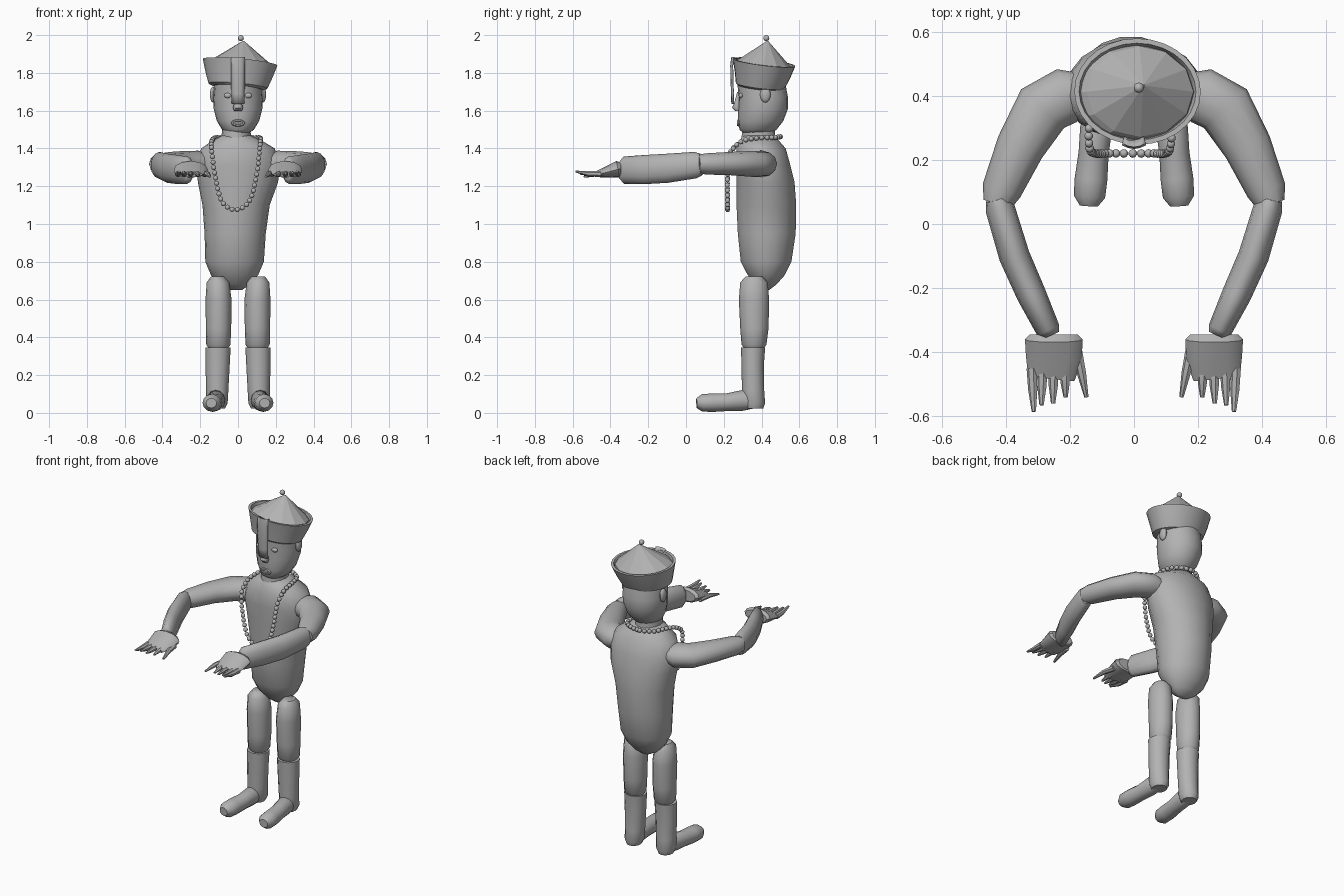
import bpy, bmesh, math
from mathutils import Vector, Matrix

GREY = bpy.data.materials.new("plain_grey")
GREY.diffuse_color = (0.45, 0.45, 0.45, 1)


def finish(name, bm, smooth=40):
    bmesh.ops.recalc_face_normals(bm, faces=bm.faces[:])
    me = bpy.data.meshes.new(name)
    bm.to_mesh(me)
    bm.free()
    ob = bpy.data.objects.new(name, me)
    bpy.context.collection.objects.link(ob)
    me.materials.append(GREY)
    if smooth:
        bpy.ops.object.select_all(action='DESELECT')
        ob.select_set(True)
        bpy.context.view_layer.objects.active = ob
        bpy.ops.object.shade_smooth_by_angle(angle=math.radians(smooth))
    return ob


def skin(bm, rings, n, flat):
    """Skin ellipses (x, y, z, half_width, half_height); flat = horizontal rings."""
    pts = [Vector(r[:3]) for r in rings]
    loops = []
    for i, r in enumerate(rings):
        if flat:
            a, b = Vector((1, 0, 0)), Vector((0, 1, 0))
        else:
            t = (pts[min(i + 1, len(pts) - 1)] - pts[max(i - 1, 0)]).normalized()
            a = t.cross(Vector((0, 0, 1))).normalized()
            b = a.cross(t)
        loops.append([bm.verts.new(pts[i] + a * r[3] * math.cos(k * math.tau / n)
                                   + b * r[4] * math.sin(k * math.tau / n)) for k in range(n)])
    for p, q in zip(loops, loops[1:]):
        for k in range(n):
            bm.faces.new((p[k], p[(k + 1) % n], q[(k + 1) % n], q[k]))
    bm.faces.new(loops[0])
    bm.faces.new(loops[-1])


def loft(name, rings, n=12, flat=False, smooth=50):
    bm = bmesh.new()
    skin(bm, rings, n, flat)
    return finish(name, bm, smooth)


def ball(name, c, s, seg=14):
    bm = bmesh.new()
    bmesh.ops.create_uvsphere(bm, u_segments=seg, v_segments=8, radius=1,
                              matrix=Matrix.Translation(c) @ Matrix.Diagonal((*s, 1)))
    return finish(name, bm)


def span(z, y0, y1, rx, x=0):
    """Horizontal ring given by its front and back y."""
    return (x, (y0 + y1) / 2, z, rx, (y1 - y0) / 2)


# torso, neck and head
loft("torso", [span(1.47, .30, .47, .075, -.01), span(1.445, .285, .49, .125, -.005),
               span(1.40, .265, .53, .195), span(1.31, .262, .555, .222), span(1.22, .265, .577, .212),
               span(1.10, .265, .586, .178, -.01), span(.95, .272, .583, .162, -.015),
               span(.80, .288, .56, .155, -.018), span(.73, .325, .525, .125, -.018),
               span(.68, .365, .48, .08, -.015), span(.65, .405, .44, .03, -.01)], 18, True)
loft("neck", [span(1.44, .29, .475, .08, -.01), span(1.54, .30, .47, .072, -.008)], 14, True)
loft("head", [span(1.475, .31, .44, .05), span(1.50, .283, .48, .085), span(1.545, .276, .515, .112),
              span(1.61, .276, .54, .129), span(1.67, .278, .54, .131), span(1.75, .272, .525, .124)],
     20, True)

# face
loft("nose", [(0, .279, 1.70, .010, .008), (0, .272, 1.65, .016, .015), (0, .266, 1.615, .027, .023),
              (0, .273, 1.597, .020, .012)], 10, True)
for s, side in ((1, "right"), (-1, "left")):
    ball("ear_" + side, (.133 * s, .42, 1.685), (.016, .028, .042))
    ball("eye_" + side, (.053 * s, .291, 1.68), (.022, .012, .014))
bm = bmesh.new()
for k in range(16):  # lips: ring of small quads swept round the mouth
    a = k * math.tau / 16
    for j in range(6):
        b = j * math.tau / 6
        r = .007 * math.cos(b)
        bm.verts.new(((.031 + r) * math.cos(a), .277 + .007 * math.sin(b), 1.535 + (.012 + r) * math.sin(a)))
bm.verts.ensure_lookup_table()
for k in range(16):
    for j in range(6):
        k2, j2 = (k + 1) % 16, (j + 1) % 6
        bm.faces.new([bm.verts[i] for i in (k * 6 + j, k2 * 6 + j, k2 * 6 + j2, k * 6 + j2)])
finish("lips", bm)
bm = bmesh.new()
for i in range(5):
    bmesh.ops.create_cube(bm, size=1, matrix=Matrix.Translation((-.02 + i * .01, .278, 1.535))
                          @ Matrix.Diagonal((.008, .008, .012, 1)))
finish("teeth", bm, 0)

# hat: flared band and faceted cone, tilted together
tilt = Matrix.Translation((.005, .405, 1.79)) @ Matrix.Rotation(.09, 4, 'Y') @ Matrix.Rotation(-.12, 4, 'X')
band = loft("hat_band", [(0, -.008, -.07, .135, .115), (0, -.005, -.06, .157, .130), (0, 0, 0, .178, .148),
                         (0, 0, .067, .198, .167), (0, 0, .067, .183, .152), (0, 0, .045, .175, .146)],
            28, True, 35)
cone = loft("hat_cone", [(0, 0, .045, .18, .15), (.008, 0, .062, .168, .142), (.008, .005, .182, .004, .004)],
            12, True, 0)
for ob in (band, cone):
    ob.data.transform(tilt)
ball("hat_knob", (.015, .425, 1.984), (.016, .016, .016))

# paper strip hanging from the hat rim
bm = bmesh.new()
rows = []
for z, y, w in ((1.875, .262, .03), (1.885, .240, .036), (1.84, .234, .038), (1.76, .236, .037),
                (1.69, .238, .035), (1.635, .24, .033)):
    rows.append([bm.verts.new((w * u, y + .012 * u * u, z)) for u in (-1, -.5, 0, .5, 1)])
for p, q in zip(rows, rows[1:]):
    for k in range(4):
        bm.faces.new((p[k], p[k + 1], q[k + 1], q[k]))
strip = finish("paper_strip", bm)
mod = strip.modifiers.new("thickness", 'SOLIDIFY')
mod.thickness = .004

# limbs, built on both sides
for s, side in ((1, "right"), (-1, "left")):
    def limb(name, rings, n=12, flat=False):
        return loft(name + "_" + side, [(r[0] * s, *r[1:]) for r in rings], n, flat)
    limb("upper_arm", [(.15, .41, 1.315, .06, .05), (.21, .40, 1.318, .088, .07), (.285, .36, 1.318, .09, .069),
                       (.355, .24, 1.32, .076, .062), (.413, .105, 1.318, .062, .056),
                       (.427, .062, 1.318, .045, .048)])
    limb("forearm", [(.428, .08, 1.315, .036, .058), (.418, .05, 1.312, .046, .07), (.373, -.10, 1.295, .048, .077),
                     (.32, -.22, 1.288, .046, .077), (.268, -.33, 1.285, .038, .072),
                     (.26, -.348, 1.285, .028, .05)])
    # hand: palm plus five tapering fingers
    bm = bmesh.new()
    skin(bm, [(x * s, *r) for x, *r in ((.25, -.345, 1.29, .075, .035), (.25, -.36, 1.29, .09, .044),
                                        (.25, -.42, 1.275, .087, .030), (.258, -.48, 1.262, .073, .014))], 12, False)
    for x0, y0, x1, y1, z1 in ((.318, -.45, .312, -.585, 1.278), (.285, -.45, .288, -.565, 1.272),
                               (.250, -.45, .252, -.56, 1.266), (.215, -.45, .213, -.54, 1.258),
                               (.178, -.39, .148, -.54, 1.25)):
        skin(bm, [(x0 * s, y0, 1.265, .017, .017), ((x0 + x1) / 2 * s, (y0 + y1) / 2, 1.266, .015, .014),
                  (x1 * s, y1, z1, .007, .005)], 7, False)
    finish("hand_" + side, bm)
    limb("thigh", [(.108, .36, .722, .035, .045), (.106, .36, .69, .06, .073), (.103, .36, .60, .069, .08),
                   (.103, .362, .45, .067, .075), (.104, .36, .36, .064, .066), (.104, .36, .335, .045, .045)],
         12, True)
    limb("shin", [(.106, .355, .345, .067, .064), (.108, .353, .25, .064, .059), (.11, .355, .12, .059, .059),
                  (.111, .358, .05, .056, .061), (.112, .36, .022, .043, .048)], 12, True)
    limb("foot", [(.115, .37, .06, .035, .035), (.118, .30, .066, .05, .055), (.126, .22, .057, .047, .047),
                  (.134, .14, .054, .051, .049), (.139, .085, .053, .049, .046), (.141, .056, .052, .028, .026)])

# bead necklace: evenly spaced beads on a closed curve
ctrl = [Vector(p) for p in (
    (-.01, .50, 1.462), (.09, .46, 1.458), (.117, .38, 1.455), (.118, .29, 1.435), (.112, .235, 1.37),
    (.097, .22, 1.25), (.06, .22, 1.12), (-.015, .22, 1.075), (-.085, .22, 1.12), (-.12, .22, 1.25),
    (-.138, .235, 1.38), (-.14, .30, 1.435), (-.125, .38, 1.455), (-.09, .46, 1.458))]
fine = []
for i in range(len(ctrl)):
    p0, p1, p2, p3 = (ctrl[(i + k - 1) % len(ctrl)] for k in range(4))
    for j in range(40):
        t = j / 40
        fine.append(.5 * (2 * p1 + (p2 - p0) * t + (2 * p0 - 5 * p1 + 4 * p2 - p3) * t * t
                          + (3 * p1 - p0 - 3 * p2 + p3) * t ** 3))
bm = bmesh.new()
travelled = 1
for p, q in zip(fine, fine[1:]):
    travelled += (q - p).length
    if travelled >= .027:
        travelled = 0
        bmesh.ops.create_icosphere(bm, subdivisions=2, radius=.0135, matrix=Matrix.Translation(q))
finish("bead_necklace", bm, 60)
